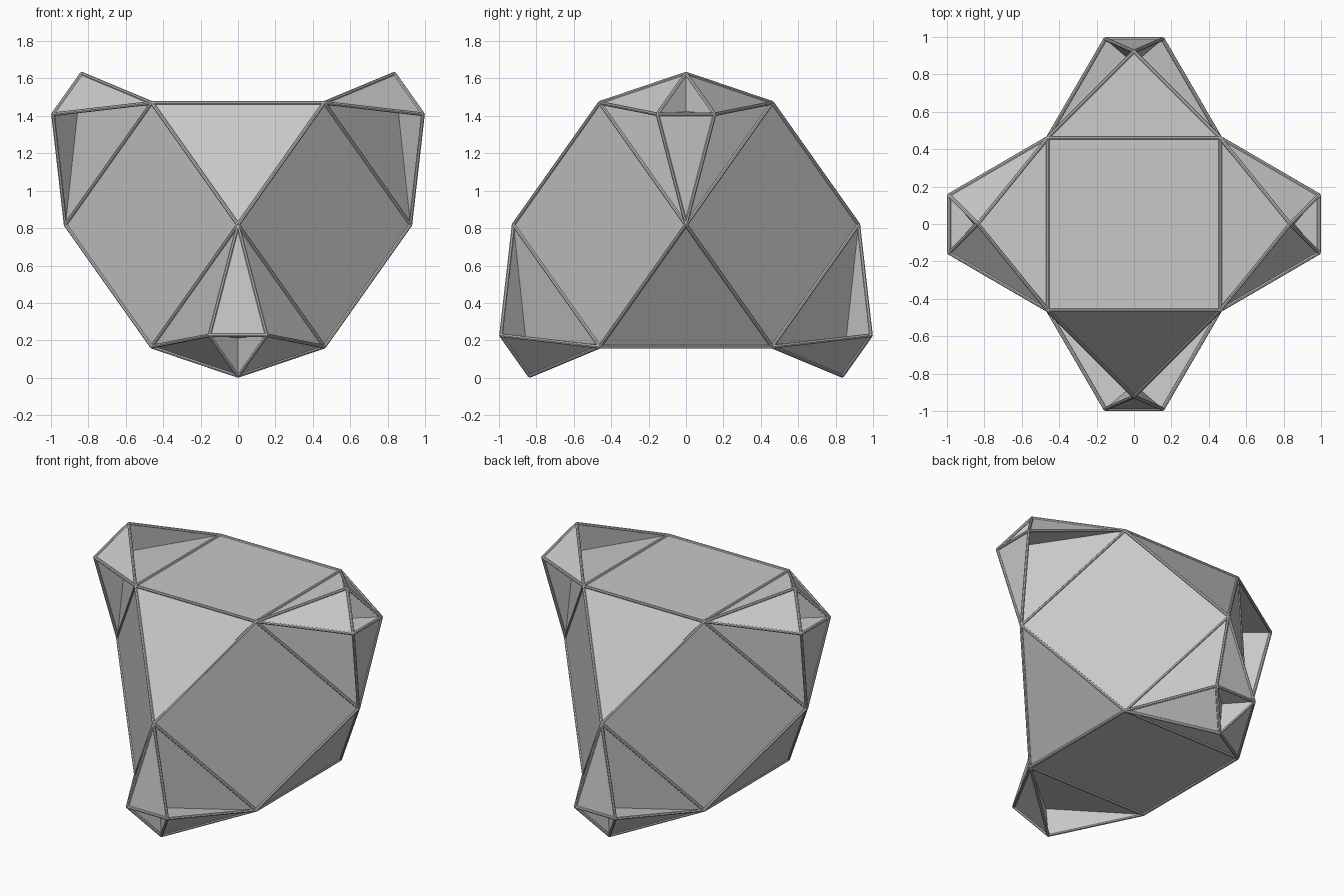
import bpy
import bmesh
from math import pi, sqrt
from mathutils import Matrix, Vector

cube = bpy.data.objects.get("Cube")
if cube:
    bpy.data.objects.remove(cube, do_unlink=True)

H = 0.461            # half the edge length of the core
V = H * sqrt(2)      # half height of the core
R = 0.01             # radius of the edge rods
CAP_HEIGHT = 0.396
CAP_SCALE = 1 / 3
MID = Vector((0, 0, 0.818))

grey = bpy.data.materials.new("plain grey")
grey.use_nodes = True
colour = (0.58, 0.58, 0.58, 1)
grey.diffuse_color = colour
grey.node_tree.nodes["Principled BSDF"].inputs["Base Color"].default_value = colour


def finish(bm, name):
    mesh = bpy.data.meshes.new(name)
    bm.to_mesh(mesh)
    bm.free()
    mesh.materials.append(grey)
    obj = bpy.data.objects.new(name, mesh)
    obj.location = MID
    bpy.context.collection.objects.link(obj)
    return obj


def outward(points, centre):
    """Order the points so that the face looks away from the centre."""
    normal = (points[1] - points[0]).cross(points[2] - points[1])
    middle = sum(points, Vector()) / len(points)
    return points if normal.dot(middle - centre) > 0 else points[::-1]


def add_face(bm, points):
    bm.faces.new([bm.verts.new(p) for p in points])


rods = {}


def note_edges(points):
    """Remember each edge once for the rod frame."""
    for a, b in zip(points, points[1:] + points[:1]):
        key = frozenset(tuple(round(c, 4) + 0.0 for c in p) for p in (a, b))
        rods[key] = (a, b)


def core_face(bm, points):
    add_face(bm, outward(points, Vector()))
    note_edges(points)


def build_cap(name, a, b, c):
    """Flared cap with four sunken openings that meet at one inner point."""
    base = (a + b + c) / 3
    top = base + base.normalized() * CAP_HEIGHT
    p, q, r = (top - (v - base) * CAP_SCALE for v in (c, b, a))
    inner = c.lerp(p, 1 / (1 + CAP_SCALE))
    centre = (base + top) / 2
    bm = bmesh.new()
    for tri in ([a, p, q], [b, p, r], [c, q, r]):
        add_face(bm, outward(tri, centre))
        note_edges(tri)
    for tri in ([a, b, p], [b, c, r], [c, a, q], [p, q, r]):
        rim = outward(tri, centre)
        for i in range(3):
            add_face(bm, [rim[i], rim[(i + 1) % 3], inner])
    bmesh.ops.remove_doubles(bm, verts=bm.verts, dist=0.0001)
    finish(bm, name)


# Core body: two level squares, four upright squares, four plain triangles
core = bmesh.new()
names = ["left_upper_cap", "back_lower_cap", "right_upper_cap", "front_lower_cap"]
for z in (V, -V):
    core_face(core, [Vector((H, H, z)), Vector((-H, H, z)),
                     Vector((-H, -H, z)), Vector((H, -H, z))])
for i, name in enumerate(names):
    turn = Matrix.Rotation(i * pi / 2, 3, "Z")
    z = V if i % 2 == 0 else -V
    side = turn @ Vector((2 * H, 0, 0))
    next_side = turn @ Vector((0, 2 * H, 0))
    near, far = ([turn @ Vector((H, y, s)) for y in (-H, H)] for s in (z, -z))
    core_face(core, [side, near[1], next_side, far[1]])
    core_face(core, [far[0], far[1], side])
    build_cap(name, near[0], near[1], side)
bmesh.ops.remove_doubles(core, verts=core.verts, dist=0.0001)
finish(core, "core_body")

# Thin rods along every edge, with a small ball at each corner
frame = bmesh.new()
corners = {}
for key, (a, b) in rods.items():
    span = b - a
    place = Matrix.Translation((a + b) / 2) @ span.to_track_quat("Z", "Y").to_matrix().to_4x4()
    bmesh.ops.create_cone(frame, cap_ends=True, segments=8, radius1=R, radius2=R,
                          depth=span.length, matrix=place)
    for corner in key:
        corners[corner] = Vector(corner)
for point in corners.values():
    bmesh.ops.create_icosphere(frame, subdivisions=1, radius=R,
                               matrix=Matrix.Translation(point))
finish(frame, "edge_frame")
